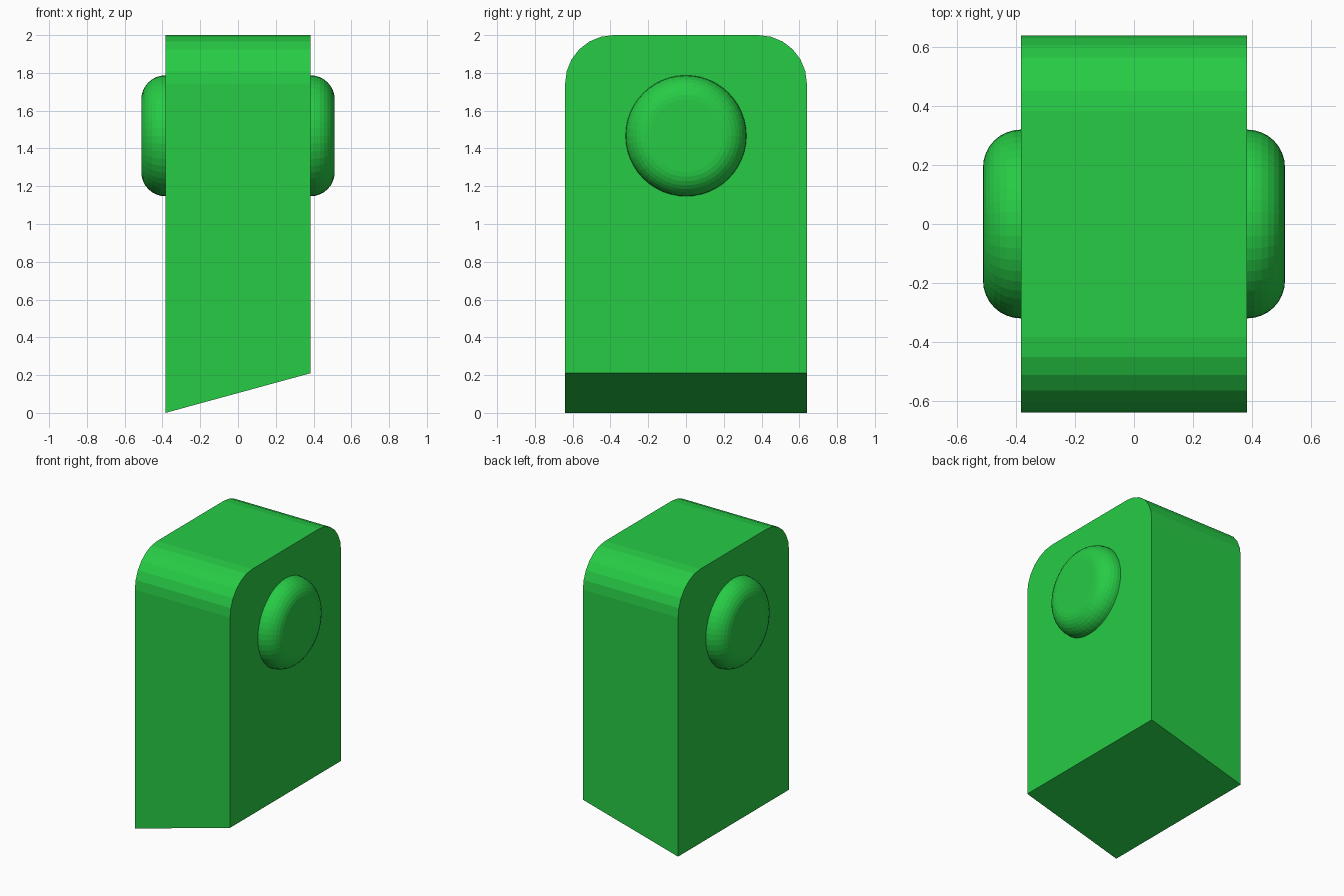
import bpy, bmesh, math
from mathutils import Matrix, Vector

if "Cube" in bpy.data.objects:
    bpy.data.objects.remove(bpy.data.objects["Cube"])

green = bpy.data.materials.new("green")
green.diffuse_color = (0.02, 0.6, 0.06, 1)
green.use_nodes = True
green.node_tree.nodes["Principled BSDF"].inputs["Base Color"].default_value = green.diffuse_color

HX, HY, R = 0.384, 0.64, 0.256   # half thickness, half width, fillet radius
BOTTOM_RISE = 0.21


def add_object(name, bm):
    bmesh.ops.recalc_face_normals(bm, faces=bm.faces)
    mesh = bpy.data.meshes.new(name)
    bm.to_mesh(mesh)
    bm.free()
    obj = bpy.data.objects.new(name, mesh)
    bpy.context.collection.objects.link(obj)
    mesh.materials.append(green)
    return obj


def arc(cx, cy, r, start, end, steps):
    angles = [math.radians(start + (end - start) * i / steps) for i in range(steps + 1)]
    return [(cx + r * math.cos(a), cy + r * math.sin(a)) for a in angles]


# Body: slab with rounded top corners, extruded along x
bm = bmesh.new()
outline = [(-HY, 0), (HY, 0)]
outline += arc(HY - R, 2 - R, R, 0, 90, 6)
outline += arc(-HY + R, 2 - R, R, 90, 180, 6)
face = bm.faces.new([bm.verts.new((-HX, y, z)) for y, z in outline])
ext = bmesh.ops.extrude_face_region(bm, geom=[face])
moved = [v for v in ext["geom"] if isinstance(v, bmesh.types.BMVert)]
bmesh.ops.translate(bm, verts=moved, vec=(2 * HX, 0, 0))
# Slanted underside, rising towards +x
for v in bm.verts:
    if v.co.z < 0.01 and v.co.x > 0:
        v.co.z = BOTTOM_RISE
add_object("body", bm)

# Side buttons: round discs with a filleted rim, one on each side
BUTTON_R, BUTTON_Z, RIM = 0.32, 1.467, 0.128
profile = [(HX - 0.02, BUTTON_R)] + arc(HX, BUTTON_R - RIM, RIM, 90, 0, 8)
for side, name in ((1, "right_button"), (-1, "left_button")):
    bm = bmesh.new()
    verts = [bm.verts.new((side * x, 0, r)) for x, r in profile]
    edges = [bm.edges.new(pair) for pair in zip(verts, verts[1:])]
    bmesh.ops.spin(bm, geom=verts + edges, cent=(0, 0, 0), axis=(1, 0, 0),
                   angle=math.tau, steps=48, use_duplicate=False)
    bmesh.ops.remove_doubles(bm, verts=bm.verts, dist=1e-4)
    bmesh.ops.holes_fill(bm, edges=[e for e in bm.edges if e.is_boundary], sides=0)
    bmesh.ops.translate(bm, verts=bm.verts, vec=(0, 0, BUTTON_Z))
    add_object(name, bm)
